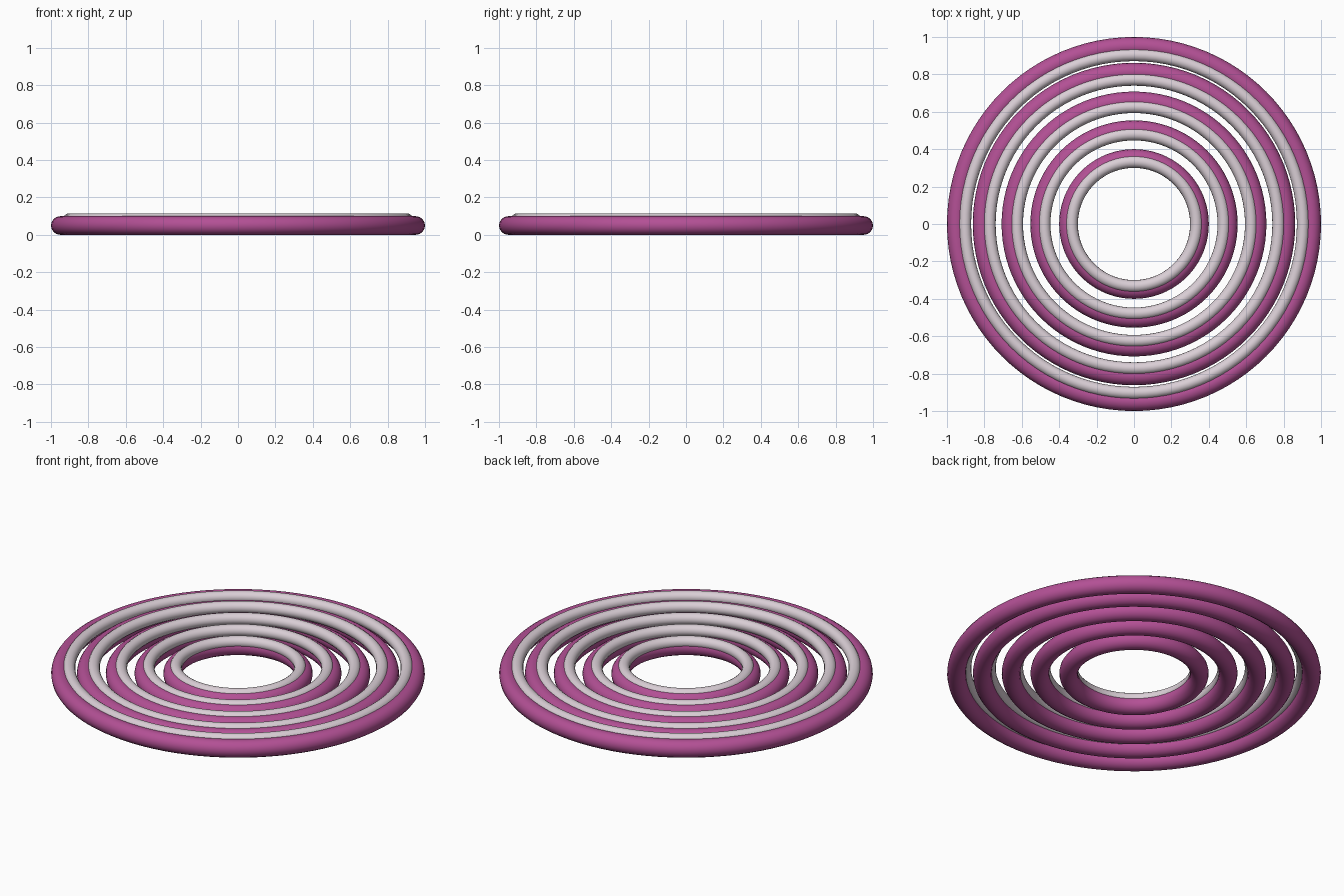
import bpy

if "Cube" in bpy.data.objects:
    bpy.data.objects.remove(bpy.data.objects["Cube"])


def material(name, rgb):
    m = bpy.data.materials.new(name)
    m.diffuse_color = (*rgb, 1.0)
    m.use_nodes = True
    m.node_tree.nodes["Principled BSDF"].inputs["Base Color"].default_value = m.diffuse_color
    return m


def ring(name, major, minor, z, mat):
    bpy.ops.mesh.primitive_torus_add(major_radius=major, minor_radius=minor,
                                     major_segments=96, minor_segments=16,
                                     location=(0, 0, z))
    ob = bpy.context.object
    ob.name = name
    ob.data.materials.append(mat)
    bpy.ops.object.shade_smooth()
    return ob


magenta = material("magenta", (0.45, 0.08, 0.30))
pale = material("pale_pinkish_grey", (0.70, 0.62, 0.67))

# Five concentric base rings, each with a thinner pale ring set into its upper inner side
for i, radius in enumerate((0.35, 0.504, 0.658, 0.812, 0.95), 1):
    ring(f"base_ring_{i}", radius, 0.05, 0.05, magenta)
    ring(f"pale_ring_{i}", radius * 0.951, 0.0325, 0.0825, pale)
